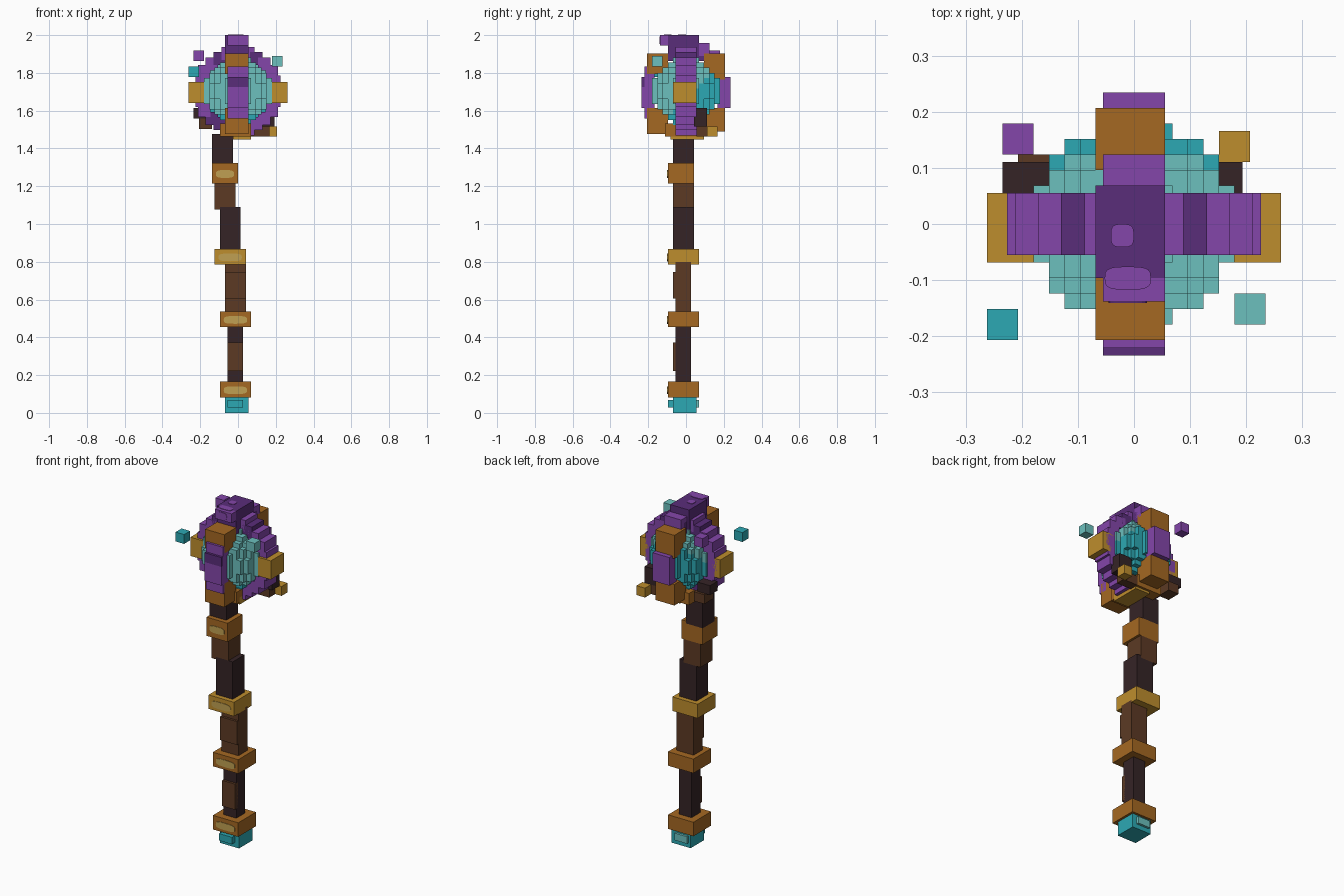
import bpy, bmesh, math
from itertools import product
from mathutils import Vector

UNIT = 2 / 145  # one voxel

cube = bpy.data.objects.get("Cube")
if cube:
    bpy.data.objects.remove(cube, do_unlink=True)


def linear(value):
    value /= 255
    return value / 12.92 if value <= 0.04045 else ((value + 0.055) / 1.055) ** 2.4


def material(name, hex_code):
    colour = [linear(channel) for channel in bytes.fromhex(hex_code)] + [1]
    mat = bpy.data.materials.new(name)
    mat.use_nodes = True
    mat.diffuse_color = colour
    mat.node_tree.nodes["Principled BSDF"].inputs["Base Color"].default_value = colour
    return mat


teal = material("teal", "2ca9b4")
pale_teal = material("pale teal", "6cc0be")
bronze = material("bronze", "a56822")
gold = material("gold", "be8d2d")
tan = material("tan", "c0a052")
dark_wood = material("dark wood", "352426")
brown_wood = material("brown wood", "5c3a24")
purple = material("purple", "8446aa")
dark_purple = material("dark purple", "5a2d7a")


def finish(name, bm, *mats):
    mesh = bpy.data.meshes.new(name)
    bm.to_mesh(mesh)
    bm.free()
    for mat in mats:
        mesh.materials.append(mat)
    obj = bpy.data.objects.new(name, mesh)
    bpy.context.scene.collection.objects.link(obj)
    return obj


def box(name, mat, xs, ys, zs):
    """Axis-aligned block given by its voxel ranges."""
    bm = bmesh.new()
    bmesh.ops.create_cube(bm, size=1)
    for vert in bm.verts:
        vert.co = [UNIT * (span[0] + (span[1] - span[0]) * (c + 0.5))
                   for c, span in zip(vert.co, (xs, ys, zs))]
    return finish(name, bm, mat)


def plate(name, mat, centre, width, height, facing_up=False):
    """Thin rounded highlight, facing the front or up."""
    bm = bmesh.new()
    bmesh.ops.create_circle(bm, cap_ends=True, segments=20, radius=1)
    for vert in bm.verts:
        a, b = [math.copysign(abs(c) ** 0.6, c) for c in vert.co.xy]
        a, b = a * width / 2, b * height / 2
        offset = Vector((a, b, 0.2)) if facing_up else Vector((a, -0.2, b))
        vert.co = (Vector(centre) + offset) * UNIT
    bmesh.ops.recalc_face_normals(bm, faces=bm.faces)
    out = bmesh.ops.extrude_face_region(bm, geom=bm.faces[:])["geom"]
    back = Vector((0, 0, -0.3)) if facing_up else Vector((0, 0.3, 0))
    for vert in (g for g in out if isinstance(g, bmesh.types.BMVert)):
        vert.co += back * UNIT
    bmesh.ops.recalc_face_normals(bm, faces=bm.faces)
    return finish(name, bm, mat)


# Foot gem
box("foot_gem", teal, (-5, 4), (-5, 4), (0, 6))
box("foot_gem_front_facet", teal, (-4, 2), (-7, -5), (2, 5))
box("foot_gem_back_facet", pale_teal, (-4, 2), (4, 5), (2, 5))

# Crooked shaft
box("shaft_lower", dark_wood, (-4, 2), (-4, 2), (12, 34))
box("shaft_lower_bark", brown_wood, (-4, 2), (-5, -3), (16, 27))
box("shaft_middle", brown_wood, (-5, 3), (-4, 2), (39, 58))
box("shaft_middle_bark", brown_wood, (-5, 3), (-5, -3), (44, 54))
box("shaft_upper", dark_wood, (-7, 1), (-5, 3), (63, 79))
box("shaft_bend", brown_wood, (-9, -1), (-5, 3), (78, 88))
box("shaft_neck", dark_wood, (-10, -2), (-5, 3), (95, 107))

# Metal collars with highlights
collars = [("foot", bronze, (-7, 5), 5, (6, 12)),
           ("lower", bronze, (-7, 5), 5, (33, 39)),
           ("middle", gold, (-9, 3), 5, (57, 63)),
           ("upper", bronze, (-10, 0), 3, (88, 96))]
for label, mat, xs, back, zs in collars:
    box(label + "_collar", mat, xs, (-7, back), zs)
    plate(label + "_collar_shine", tan,
          (sum(xs) / 2, -7, sum(zs) / 2 - 0.3), xs[1] - xs[0] - 3, 3)

# Voxel orb: only outer faces are made, pale on the upper front
CENTRE = Vector((0, 0, 123.5))
STEP, RADIUS = 2, 13.7


def filled(cell):
    return (Vector(cell) * STEP).length < RADIUS - 0.3


bm = bmesh.new()
reach = range(-7, 8)
for cell in product(reach, repeat=3):
    if not filled(cell):
        continue
    for axis, sign in product(range(3), (-1, 1)):
        normal = Vector((0, 0, 0))
        normal[axis] = sign
        if filled(Vector(cell) + normal):
            continue
        side = Vector((0, 0, 0))
        side[(axis + 1) % 3] = 1
        up = normal.cross(side)
        middle = Vector(cell) + normal / 2
        corners = [middle + (side * s + up * t) / 2
                   for s, t in ((-1, -1), (1, -1), (1, 1), (-1, 1))]
        face = bm.faces.new([bm.verts.new((CENTRE + c * STEP) * UNIT) for c in corners])
        face.material_index = int(cell[2] - cell[1] > -1.5)
bmesh.ops.remove_doubles(bm, verts=bm.verts, dist=UNIT / 100)
finish("orb", bm, teal, pale_teal)

# Stepped hoop round the orb
COUNT = 24
for i in range(COUNT):
    angle = math.tau * i / COUNT
    x = round(14.8 * math.cos(angle))
    z = round(CENTRE.z + 14.8 * math.sin(angle))
    dark = i in (4, 8, 15, 16)
    box("hoop_block", dark_purple if dark else purple,
        (x - 2.4, x + 2.4), (-4, 4), (z - 2.5, z + 2.5))

# Gold side clasps
for label, sign in (("right", -1), ("left", 1)):
    box(label + "_clasp", gold, sorted((sign * 13, sign * 19)), (-5, 4), (119, 127))

# Bronze brackets above and below the front and back bars
WIDE, NARROW = (-5, 4), (-4, 4)
box("front_top_bracket", bronze, WIDE, (-15, -7), (130, 138))
box("back_top_bracket", bronze, WIDE, (7, 15), (128, 138))
box("front_bottom_bracket", bronze, WIDE, (-15, -7), (107, 117))
box("back_bottom_bracket", bronze, WIDE, (7, 15), (108, 117))
box("front_bar", purple, NARROW, (-16, -12), (113, 133))
box("front_bar_boss", purple, NARROW, (-17, -12), (117, 125))
box("front_bar_dark_boss", dark_purple, NARROW, (-17, -12), (125, 129))
box("back_bar", purple, NARROW, (12, 17), (117, 129))

# Crown
box("crown", dark_purple, WIDE, (-7, 5), (136, 145))
box("crown_front", purple, NARROW, (-10, -7), (141, 145))
box("crown_back", purple, NARROW, (5, 9), (137, 142))
box("crown_under", dark_purple, NARROW, (-7, 7), (135, 140))
plate("crown_spot", purple, (-1.5, -1.5, 145), 3, 3, True)
plate("crown_front_shine", purple, (-0.8, -7, 145), 6, 3, True)
plate("crown_face_shine", purple, (-0.8, -10, 143), 5, 3)

# Cradle under the orb
box("cradle", bronze, (-7, 5), (-8, 8), (106, 111))
box("cradle_gold", gold, (-2, 5), (-6, 7), (105, 108))

# Wooden claws
box("right_claw", dark_wood, (-17, -11), (3, 8), (113, 117))
box("right_claw_root", brown_wood, (-15, -10), (3, 9), (109, 113))
box("left_claw", dark_wood, (8, 14), (3, 8), (110, 117))
box("left_claw_root", brown_wood, (5, 12), (4, 8), (106, 110))

# Floating cubes
for label, mat, corner in (("purple", purple, (-17, 9, 135)),
                           ("teal", teal, (-19, -15, 129)),
                           ("pale", pale_teal, (13, -13, 133)),
                           ("gold", gold, (11, 8, 106))):
    box(label + "_floating_cube", mat, *[(c, c + 4) for c in corner])
